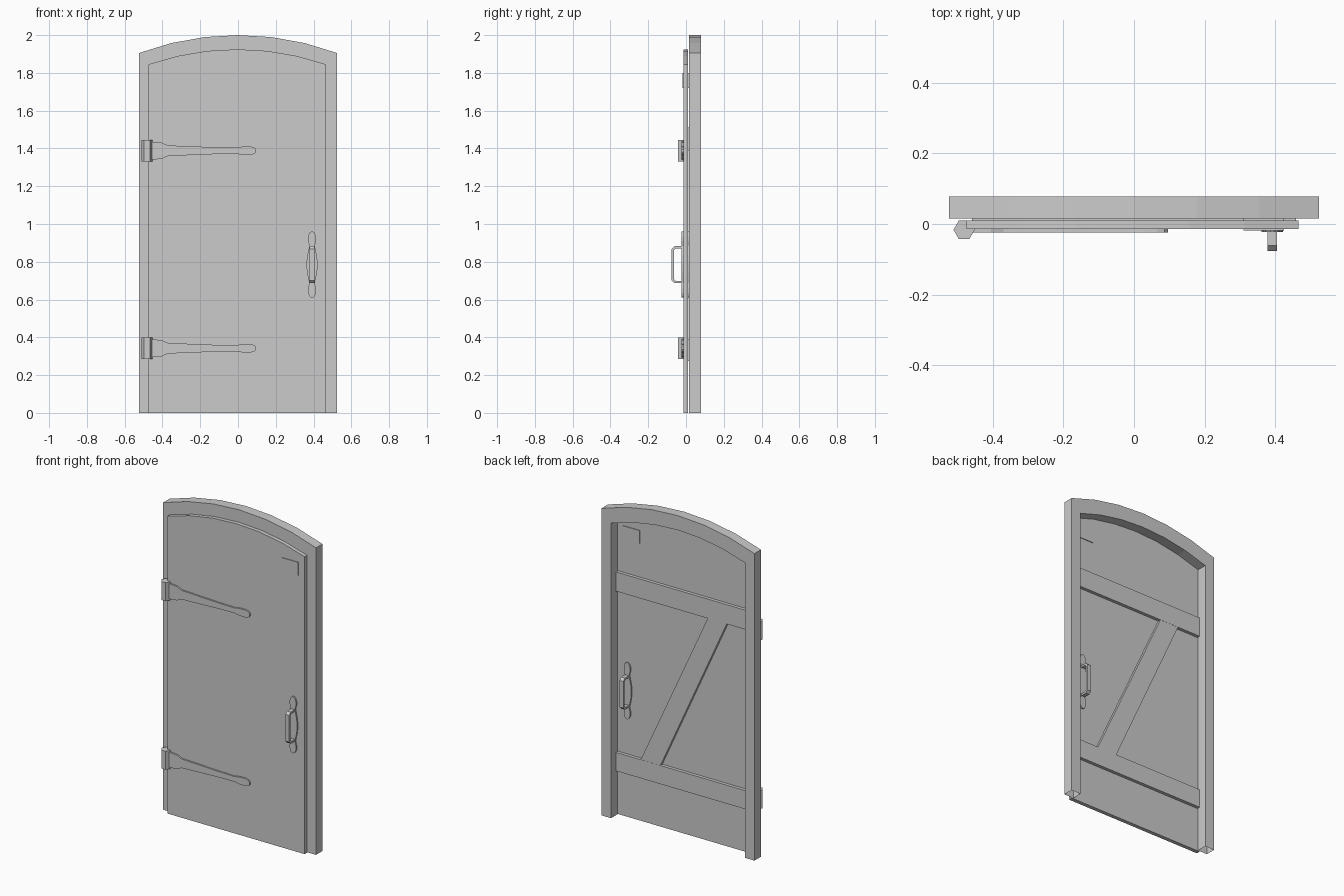
import bpy, bmesh, math

cube = bpy.data.objects.get("Cube")
if cube:
    bpy.data.objects.remove(cube, do_unlink=True)

grey = bpy.data.materials.new("plain grey")
grey.use_nodes = True
grey.diffuse_color = (0.6, 0.6, 0.6, 1)
grey.node_tree.nodes["Principled BSDF"].inputs["Base Color"].default_value = (0.6, 0.6, 0.6, 1)


def prism(name, outline, start, end, axis="y", open_bottom=False):
    """Extrude an outline: (x, z) along y, (y, z) along x, or (x, y) along z."""
    place = {"y": lambda a, b, d: (a, d, b),
             "x": lambda a, b, d: (d, a, b),
             "z": lambda a, b, d: (a, b, d)}[axis]
    bm = bmesh.new()
    near = [bm.verts.new(place(a, b, start)) for a, b in outline]
    far = [bm.verts.new(place(a, b, end)) for a, b in outline]
    bm.faces.new(near)
    bm.faces.new(far)
    for i in range(len(near)):
        j = (i + 1) % len(near)
        bm.faces.new((near[i], near[j], far[j], far[i]))
    bmesh.ops.recalc_face_normals(bm, faces=bm.faces)
    if open_bottom:
        feet = [f for f in bm.faces if all(v.co.z < 0.001 for v in f.verts)]
        bmesh.ops.delete(bm, geom=feet, context="FACES")
    mesh = bpy.data.meshes.new(name)
    bm.to_mesh(mesh)
    bm.free()
    mesh.materials.append(grey)
    obj = bpy.data.objects.new(name, mesh)
    bpy.context.collection.objects.link(obj)
    return obj


def rectangle(x0, x1, z0, z1):
    return [(x0, z0), (x1, z0), (x1, z1), (x0, z1)]


def arch(x0, x1, spring, crown, steps=6):
    """Arched outline standing on the ground, ends included."""
    half, rise = (x1 - x0) / 2, crown - spring
    radius = (half ** 2 + rise ** 2) / (2 * rise)
    sweep = math.asin(half / radius)
    pts = [(x0, 0)]
    for i in range(steps + 1):
        a = sweep * (2 * i / steps - 1)
        pts.append(((x0 + x1) / 2 + radius * math.sin(a),
                    crown - radius * (1 - math.cos(a))))
    return pts + [(x1, 0)]


# Arched frame and door leaf
FRONT, BACK = -0.0135, 0.0105
outer = arch(-0.525, 0.525, 1.905, 2.0)
inner = arch(-0.46, 0.46, 1.83, 1.91)
prism("door_frame", outer + inner[::-1], 0.015, 0.0785, open_bottom=True)
prism("door_leaf", arch(-0.475, 0.467, 1.845, 1.925), FRONT, BACK)

# Rails and diagonal brace on the back
BRACE = BACK + 0.02
prism("lower_rail", rectangle(-0.459, 0.459, 0.275, 0.39), BACK, BRACE)
prism("upper_rail", rectangle(-0.459, 0.459, 1.39, 1.51), BACK, BRACE)
prism("diagonal_brace", [(0.155, 0.39), (0.29, 0.39), (-0.17, 1.39), (-0.30, 1.39)],
      BACK, BRACE - 0.001)

# Small plate showing on both faces
prism("small_plate", rectangle(0.31, 0.425, 1.72, 1.80), -0.018, 0.015)

# Hinges: hexagonal barrel and tapered strap
STRAP = [(-0.46, 0.048), (-0.405, 0.043), (-0.37, 0.028), (-0.12, 0.018), (-0.01, 0.016),
         (0.025, 0.022), (0.065, 0.023), (0.087, 0.017), (0.096, 0.006)]
for label, z in (("lower", 0.342), ("upper", 1.388)):
    barrel = [(-0.482 + 0.03 * math.cos(k * math.pi / 3),
               -0.0165 + 0.03 * math.sin(k * math.pi / 3)) for k in range(6)]
    prism(label + "_hinge_barrel", barrel, z - 0.057, z + 0.057, axis="z")
    strap = [(x, z - h) for x, h in STRAP] + [(x, z + h) for x, h in STRAP[::-1]]
    prism(label + "_hinge_strap", strap, FRONT - 0.01, FRONT + 0.002)

# Pull handles on both faces: lobed plate and square-bar grip
HX, HZ = 0.392, 0.785
HALF = [(0.03, 0), (0.026, 0.045), (0.014, 0.098), (0.021, 0.125),
        (0.021, 0.15), (0.014, 0.168), (0.005, 0.175)]
right_side = [(w, -h) for w, h in HALF[:0:-1]] + HALF
plate = [(HX + w, HZ + h) for w, h in right_side]
plate += [(HX - w, HZ + h) for w, h in right_side[::-1]]
for label, face, out in (("front", FRONT, -1), ("back", BACK, 1)):
    prism(label + "_handle_plate", plate, face - out * 0.001, face + out * 0.009)

    def loop(reach, half, cut):
        top = [(0.005, half), (reach - cut, half), (reach, half - cut)]
        pts = top + [(d, -h) for d, h in top[::-1]]
        return [(face + out * d, HZ + h) for d, h in pts]

    grip = loop(0.0625, 0.098, 0.015) + loop(0.0505, 0.086, 0.01)[::-1]
    prism(label + "_handle_grip", grip, HX - 0.013, HX + 0.013, axis="x")
